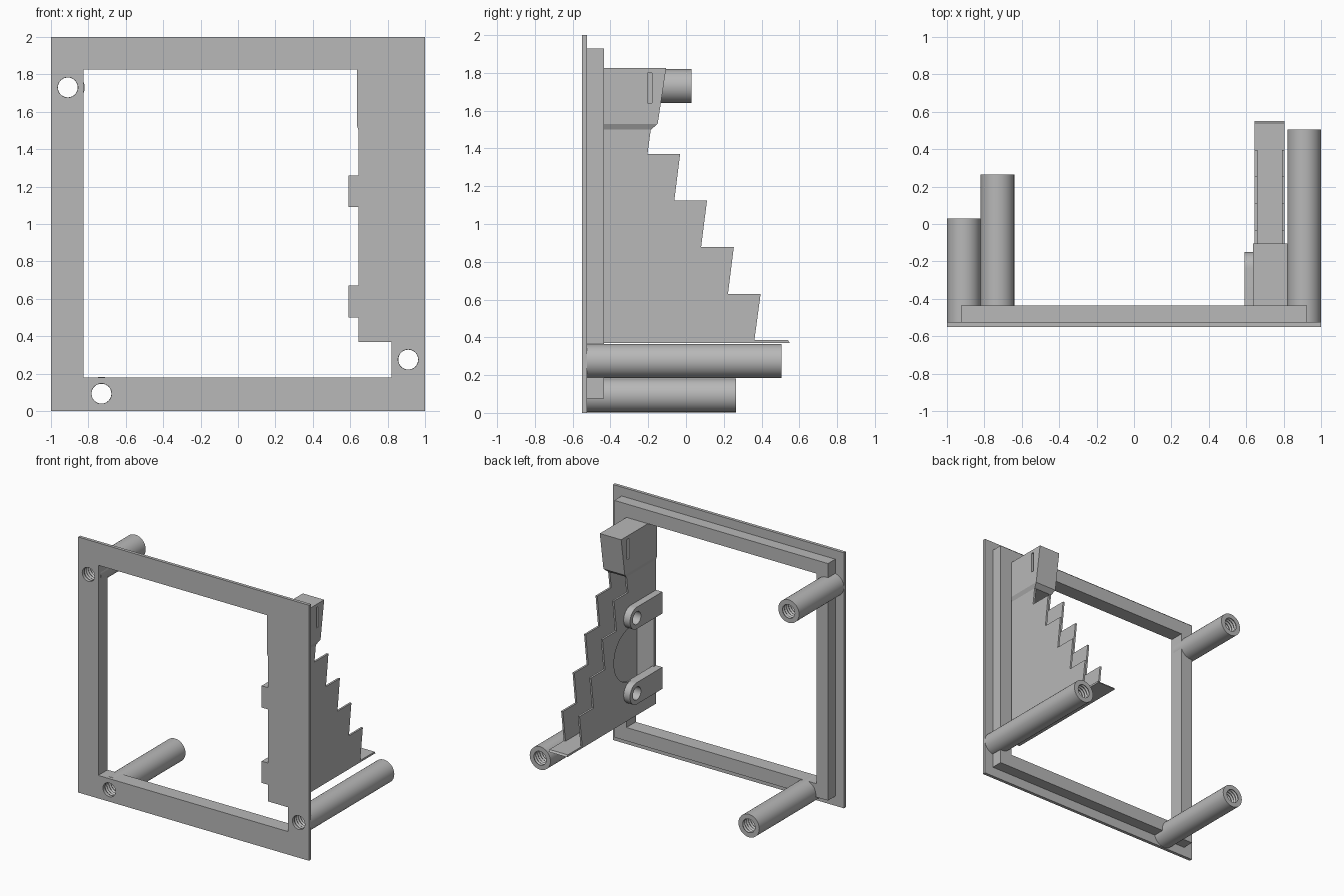
import bpy, bmesh, math

cube = bpy.data.objects.get("Cube")
if cube:
    bpy.data.objects.remove(cube, do_unlink=True)

grey = bpy.data.materials.new("light_grey")
grey.use_nodes = True
colour = (0.48, 0.48, 0.48, 1)
grey.diffuse_color = colour
grey.node_tree.nodes["Principled BSDF"].inputs["Base Color"].default_value = colour

FRONT, BACK, RIM = -0.55, -0.525, -0.435   # depth levels of the frame


def finish(name, bm):
    bmesh.ops.recalc_face_normals(bm, faces=bm.faces)
    mesh = bpy.data.meshes.new(name)
    bm.to_mesh(mesh)
    bm.free()
    mesh.materials.append(grey)
    obj = bpy.data.objects.new(name, mesh)
    bpy.context.collection.objects.link(obj)
    return obj


def loft(name, rings, closed=False):
    """Skin matching rings of points; cap the ends unless closed into a loop."""
    bm = bmesh.new()
    loops = [[bm.verts.new(p) for p in ring] for ring in rings]
    n = len(loops[0])
    for k in range(len(loops) if closed else len(loops) - 1):
        a, b = loops[k], loops[(k + 1) % len(loops)]
        for i in range(n):
            j = (i + 1) % n
            bm.faces.new((a[i], a[j], b[j], b[i]))
    if not closed:
        bm.faces.new(loops[0])
        bm.faces.new(loops[-1])
    return finish(name, bm)


def prism_y(name, pts, y0, y1):
    return loft(name, [[(x, y, z) for x, z in pts] for y in (y0, y1)])


def prism_x(name, pts, x0, x1):
    return loft(name, [[(x, y, z) for y, z in pts] for x in (x0, x1)])


def rect(a0, b0, a1, b1):
    return [(a0, b0), (a1, b0), (a1, b1), (a0, b1)]


def arc(ca, cb, r, start=0, end=360, n=32):
    steps = n if end - start == 360 else n + 1
    angles = [math.radians(start + (end - start) * i / n) for i in range(steps)]
    return [(ca + r * math.cos(t), cb + r * math.sin(t)) for t in angles]


def cut(obj, cutters):
    for c in cutters:
        c.hide_render = True
        mod = obj.modifiers.new("cut", "BOOLEAN")
        mod.operation = "DIFFERENCE"
        mod.solver = "EXACT"
        mod.object = c
    deps = bpy.context.evaluated_depsgraph_get()
    mesh = bpy.data.meshes.new_from_object(obj.evaluated_get(deps))
    obj.modifiers.clear()
    obj.data = mesh
    for c in cutters:
        bpy.data.objects.remove(c, do_unlink=True)


def smooth(obj):
    bpy.ops.object.select_all(action="DESELECT")
    obj.select_set(True)
    bpy.context.view_layer.objects.active = obj
    bpy.ops.object.shade_smooth_by_angle(angle=math.radians(30))


# Posts: x, z and back end
posts = {"upper_right_post": (-0.91, 1.73, 0.03),
         "lower_right_post": (-0.73, 0.093, 0.265),
         "lower_left_post": (0.91, 0.275, 0.505)}
R = 0.09

# Front plate with its stepped opening and screw holes
plate = prism_y("front_plate", rect(-1, 0, 1, 2), FRONT, BACK)
tabs = []
for low, high in ((0.5, 0.67), (1.09, 1.26)):
    tabs += [(0.645, low), (0.59, low), (0.59, high), (0.645, high)]
opening = [(-0.825, 0.18), (0.82, 0.18), (0.82, 0.37), (0.645, 0.37)] + tabs + [
    (0.645, 1.5), (0.635, 1.53), (0.635, 1.825), (-0.825, 1.825)]
cut(plate, [prism_y("opening_cutter", opening, -0.7, -0.4)] +
    [prism_y("hole_cutter", arc(x, z, 0.054), -0.7, -0.4) for x, z, _ in posts.values()])
smooth(plate)

# Raised rim behind the plate
rim = prism_y("back_rim", rect(-0.925, 0.075, 0.925, 1.93), BACK, RIM)
cut(rim, [prism_y("rim_cutter", rect(-0.825, 0.18, 0.82, 1.825), -0.7, -0.3)] +
    [prism_y("post_cutter", arc(x, z, R - 0.004), -0.7, -0.3) for x, z, _ in posts.values()])

# Hollow posts with a ribbed bore
for name, (x, z, end) in posts.items():
    ribs = round((end - BACK) / 0.025)
    profile = [(R, BACK), (R, end)]
    for i in range(2 * ribs + 1):
        profile.append((0.062 if i % 2 else 0.053, end + (BACK - end) * i / (2 * ribs)))
    rings = [[(px, y, pz) for px, pz in arc(x, z, r)] for r, y in profile]
    smooth(loft(name, rings, closed=True))

# Stepped side walls of the chute, each step leaning outwards
steps = [(BACK, 0.37), (0.36, 0.37)]
for i in range(4):
    y, z = 0.395 - 0.142 * i, 0.63 + 0.247 * i
    steps += [(y, z), (y - 0.173, z)]
steps += [(-0.185, 1.51), (BACK, 1.51)]
outer_wall = prism_x("chute_left_wall", steps, 0.79, 0.805)
inner_wall = prism_x("chute_right_wall", steps, 0.645, 0.66)
bosses = []
for name, z in (("lower_boss", 0.585), ("upper_boss", 1.175)):
    outline = [(BACK, z - 0.085)] + arc(-0.235, z, 0.085, -90, 90, 16) + [(BACK, z + 0.085)]
    boss = prism_x(name, outline, 0.59, 0.645)
    cut(boss, [prism_x("bore_cutter", arc(-0.235, z, 0.05), 0.5, 0.75)])
    smooth(boss)
window = [(-0.6, 0.67)] + arc(-0.24, 0.88, 0.21, -90, 90, 24) + [(-0.6, 1.09)]
cut(inner_wall, [prism_x("window_cutter", window, 0.6, 0.7)] +
    [prism_x("bore_cutter", arc(-0.235, z, 0.05), 0.6, 0.7) for z in (0.585, 1.175)])
smooth(inner_wall)

# Thin floor tapering to a lip
prism_x("chute_floor", [(BACK, 0.37), (0.55, 0.37), (0.54, 0.385), (BACK, 0.385)], 0.645, 0.805)

# Hood with a chamfered underside and leaning back
levels = [(1.5, 0.645, 0.805, -0.185), (1.53, 0.635, 0.82, -0.15), (1.825, 0.635, 0.82, -0.105)]
hood = loft("chute_hood", [[(x, y, z) for x, y in rect(x0, BACK, x1, back)]
                           for z, x0, x1, back in levels])
cut(hood, [prism_x("slot_cutter", rect(-0.203, 1.64, -0.18, 1.8), a, b)
           for a, b in ((0.6, 0.66), (0.795, 0.9))])
